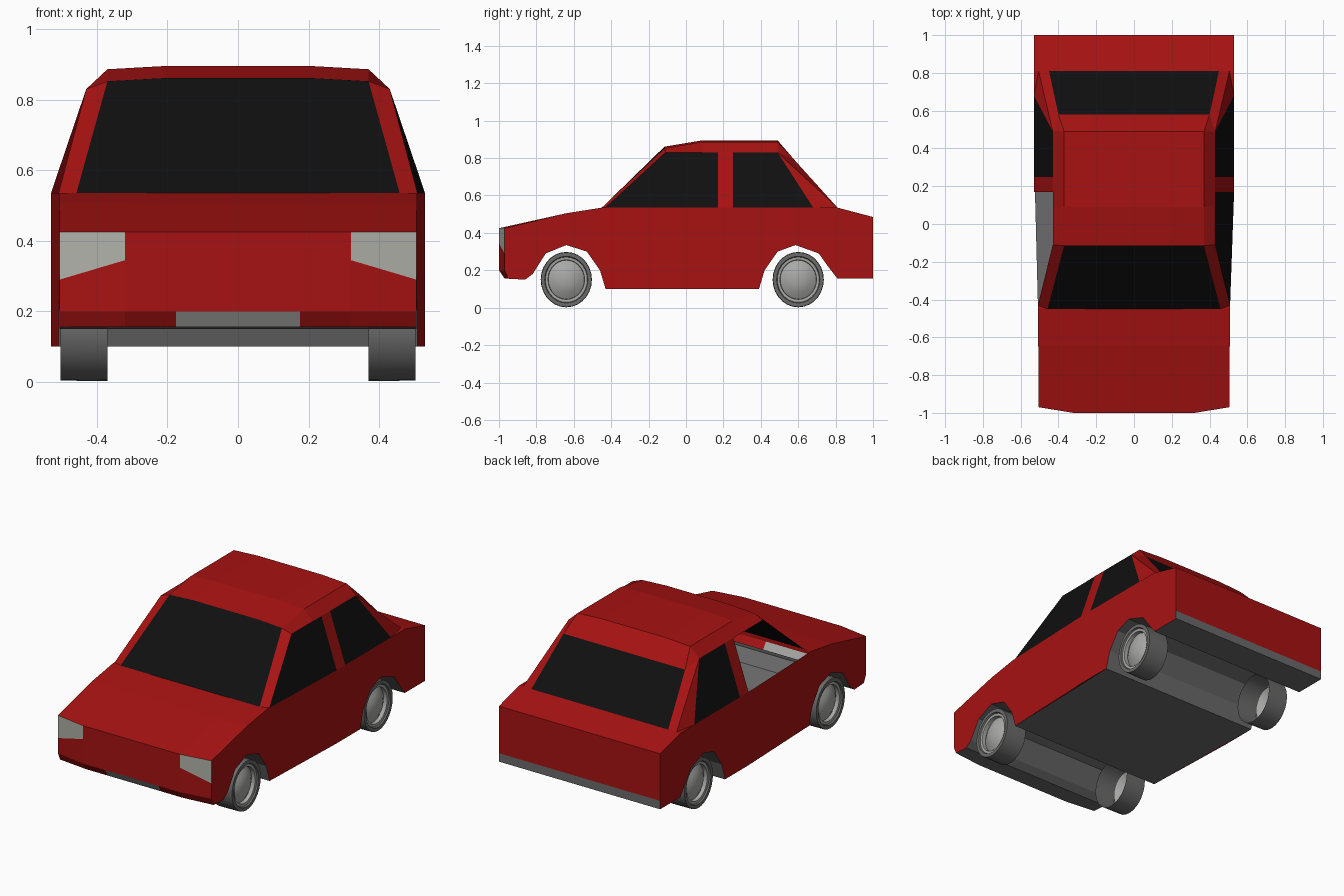
import bpy
import bmesh
from math import sin, cos, tau, radians
from mathutils import Vector

cube = bpy.data.objects.get("Cube")
if cube:
    bpy.data.objects.remove(cube, do_unlink=True)


def material(name, rgb):
    m = bpy.data.materials.new(name)
    m.use_nodes = True
    m.diffuse_color = (*rgb, 1)
    m.node_tree.nodes["Principled BSDF"].inputs["Base Color"].default_value = (*rgb, 1)
    return m


RED = material("red paint", (0.39, 0.006, 0.006))
GLASS = material("black glass", (0.005, 0.005, 0.005))
DARK = material("dark grey", (0.145, 0.145, 0.145))
LIGHT = material("light grey", (0.39, 0.39, 0.38))
LAMP = material("lamp white", (0.44, 0.44, 0.40))


def build(name, faces, mats, down=False, smooth=False):
    """Make one object from (points, material index) pairs, normals facing out."""
    bm = bmesh.new()
    for pts, mi in faces:
        f = bm.faces.new([bm.verts.new(p) for p in pts])
        f.material_index = mi
        f.normal_update()
        if not smooth:
            out = Vector((0, 0, -1)) if down else f.calc_center_median() - Vector((0, 0, 0.4))
            if f.normal.dot(out) < 0:
                f.normal_flip()
    bmesh.ops.remove_doubles(bm, verts=bm.verts, dist=0.0005)
    me = bpy.data.meshes.new(name)
    bm.to_mesh(me)
    bm.free()
    for m in mats:
        me.materials.append(m)
    if smooth:
        me.shade_smooth()
        me.set_sharp_from_angle(angle=radians(35))
    ob = bpy.data.objects.new(name, me)
    bpy.context.scene.collection.objects.link(ob)
    return ob


def mirrored(faces):
    return faces + [([(-x, y, z) for x, y, z in p], m) for p, m in faces]


def rows(half_rows, mi=0):
    """Quads between consecutive rows of points, closed to the centre plane."""
    full = [[(0, *r[0][1:])] + r for r in half_rows]
    return [([a[i], a[i + 1], b[i + 1], b[i]], mi)
            for a, b in zip(full, full[1:]) for i in range(len(a) - 1)]


def interp(pts, y):
    for (y0, z0), (y1, z1) in zip(pts, pts[1:]):
        if y <= y1:
            return z0 + (z1 - z0) * (y - y0) / (y1 - y0)
    return pts[-1][1]


# Side outlines as (y, z), and half width along the body
WIDTH = [(-1, 0.505), (-0.45, 0.508), (0.17, 0.53), (1, 0.53)]
BELT = [(-0.97, 0.425), (-0.64, 0.505), (-0.45, 0.535), (0.81, 0.535), (1, 0.485)]
SILL = [(-0.97, 0.2), (-0.95, 0.155), (-0.86, 0.15), (-0.82, 0.18), (-0.75, 0.29),
        (-0.64, 0.335), (-0.53, 0.3), (-0.46, 0.2), (-0.43, 0.1), (0.39, 0.1),
        (0.42, 0.2), (0.49, 0.3), (0.585, 0.335), (0.71, 0.29), (0.76, 0.22),
        (0.81, 0.155), (1, 0.155)]


def wide(y, z):
    return (interp(WIDTH, y), y, z)


# Body sides
ys = sorted({y for y, z in BELT + SILL} | {0.17})
side = [(wide(y, interp(SILL, y)), wide(y, interp(BELT, y))) for y in ys]
body = [([a[0], b[0], b[1], a[1]], 0) for a, b in zip(side, side[1:])]

# Bonnet, boot lid and tail panel
nose = 0.32
body += rows([[(nose, -1, 0.425), wide(-0.97, 0.425)],
              [(nose, -0.64, 0.505), wide(-0.64, 0.505)],
              [(nose, -0.45, 0.535), wide(-0.45, 0.535)]])
body += rows([[wide(0.81, 0.535)], [wide(1, 0.485)], [wide(1, 0.205)]])
body += rows([[wide(1, 0.205)], [wide(1, 0.155)]], 1)

# Nose panel and chin, with the plate panel in the middle of the chin
lamp_in, lamp_out = (nose, -1, 0.345), wide(-0.97, 0.29)
body += rows([[(nose, -1, 0.425)], [(nose, -1, 0.2)]])
body.append(([lamp_in, lamp_out, wide(-0.97, 0.2), (nose, -1, 0.2)], 0))
plate = 0.175
chin = rows([[(plate, -1, 0.2), (nose, -1, 0.2), wide(-0.97, 0.2)],
             [(plate, -0.97, 0.155), (nose, -0.97, 0.155), wide(-0.95, 0.155)]])
body += [(p, 2 if i == 0 else 0) for i, (p, m) in enumerate(chin)]
build("body", mirrored(body), [RED, DARK, LIGHT])

# Headlights
build("headlights", mirrored([([(nose, -1, 0.425), wide(-0.97, 0.425), lamp_out, lamp_in], 0)]), [LAMP])

# Underbody with full-width wheel arches
floor = rows([[wide(y, z)] for y, z in SILL[1:]])
floor.append(([(0, -0.97, 0.155), (nose, -0.97, 0.155), wide(-0.95, 0.155), (0, -0.95, 0.155)], 0))
build("underbody", mirrored(floor), [DARK], down=True)

# Cabin corner points
rail_z, belt_z = 0.83, 0.535


def rail(y):
    return (0.43, y, rail_z)


screen_top, screen_base = (0.37, -0.115, 0.852), (0.458, -0.45, belt_z)
roof_mid, roof_back = (0.37, 0.09, 0.886), (0.37, 0.49, 0.886)
rear_top, rear_base = (0.40, 0.58, 0.79), (0.45, 0.81, belt_z)
win_front, win_back = wide(-0.43, belt_z), wide(0.68, belt_z)
deck = (0.505, 0.81, belt_z)


def crown(p):
    return [(0.21, p[1], p[2] + 0.009), p]


# Roof, with slightly crowned middle
cabin = rows([crown(screen_top), crown(roof_mid), crown(roof_back), [(0.22, 0.58, 0.79), rear_top]])
cabin += [(p, 0) for p in (
    [screen_top, roof_mid, rail(0.09), rail(-0.11)],
    [roof_mid, roof_back, rail(0.49), rail(0.09)],
    # Front pillar
    [screen_base, screen_top, rail(-0.11), win_front],
    [screen_base, win_front, wide(-0.45, belt_z)],
    # Middle pillar
    [wide(0.17, belt_z), wide(0.25, belt_z), rail(0.25), rail(0.17)],
    # Rear pillar
    [roof_back, rear_top, rail(0.49)],
    [rail(0.49), rear_top, rear_base, deck],
    [rail(0.49), deck, win_back],
    [win_back, deck, wide(0.81, belt_z)],
)]
build("cabin", mirrored(cabin), [RED])

# Windows
build("windscreen", mirrored(rows([crown(screen_top), [(0.26, -0.45, belt_z), screen_base]])), [GLASS])
build("rear_window", mirrored(rows([[rear_top], [rear_base]])), [GLASS])
build("rear_side_windows", mirrored([([wide(0.25, belt_z), win_back, rail(0.49), rail(0.25)], 0)]), [GLASS])
# The right front window is open
build("left_front_window", [([win_front, wide(0.17, belt_z), rail(0.17), rail(-0.11)], 0)], [GLASS])

# Wheels: (radius, x) profile from hub centre to the open inner edge
PROFILE = [(0, 0.503), (0.035, 0.5), (0.07, 0.49), (0.098, 0.473), (0.104, 0.47),
           (0.106, 0.492), (0.121, 0.494), (0.125, 0.503), (0.146, 0.503), (0.148, 0.37)]
SEG = 28


def wheel(name, s, cy):
    def at(p, i):
        a = tau * i / SEG
        return (s * p[1], cy + 0.925 * p[0] * cos(a), 0.15 + p[0] * sin(a))
    faces = []
    for k, (p, q) in enumerate(zip(PROFILE, PROFILE[1:])):
        for i in range(SEG):
            quad = [at(p, i), at(q, i), at(q, i + 1), at(p, i + 1)]
            if p[0] == 0:
                quad.pop()
            faces.append((quad[::s], 0 if k < 6 else 1))
    build(name, faces, [LIGHT, DARK], smooth=True)


for label, s in (("left", 1), ("right", -1)):
    wheel("front_wheel_" + label, s, -0.64)
    wheel("rear_wheel_" + label, s, 0.6)
